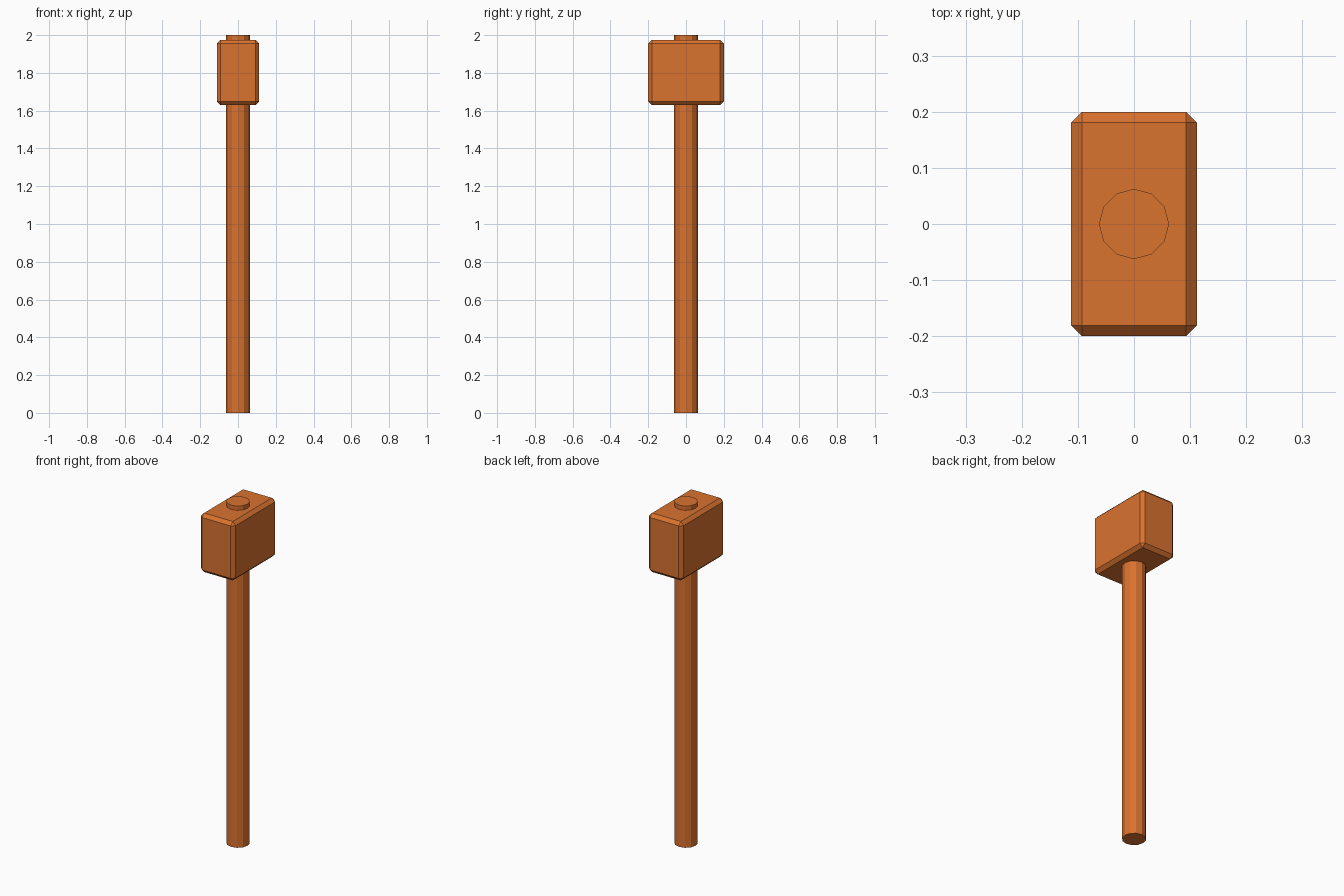
import bpy

cube = bpy.data.objects.get("Cube")
if cube:
    bpy.data.objects.remove(cube, do_unlink=True)

# Single warm wood colour
wood = bpy.data.materials.new("orange_brown_wood")
wood.use_nodes = True
colour = (0.70, 0.17, 0.028, 1)
wood.diffuse_color = colour
wood.node_tree.nodes["Principled BSDF"].inputs["Base Color"].default_value = colour


def finish(name):
    obj = bpy.context.object
    obj.name = obj.data.name = name
    obj.data.materials.append(wood)
    return obj


# Twelve-sided handle running through the head
length = 2.0
bpy.ops.mesh.primitive_cylinder_add(vertices=12, radius=0.0625, depth=length,
                                    location=(0, 0, length / 2))
finish("handle")

# Block head with chamfered edges
bottom, top = 1.63, 1.975
bpy.ops.mesh.primitive_cube_add(size=1, location=(0, 0, (bottom + top) / 2))
head = finish("mallet_head")
head.scale = (0.224, 0.4, top - bottom)
bpy.ops.object.transform_apply(location=False, rotation=False, scale=True)
chamfer = head.modifiers.new("chamfer", 'BEVEL')
chamfer.width = 0.019
chamfer.segments = 1
